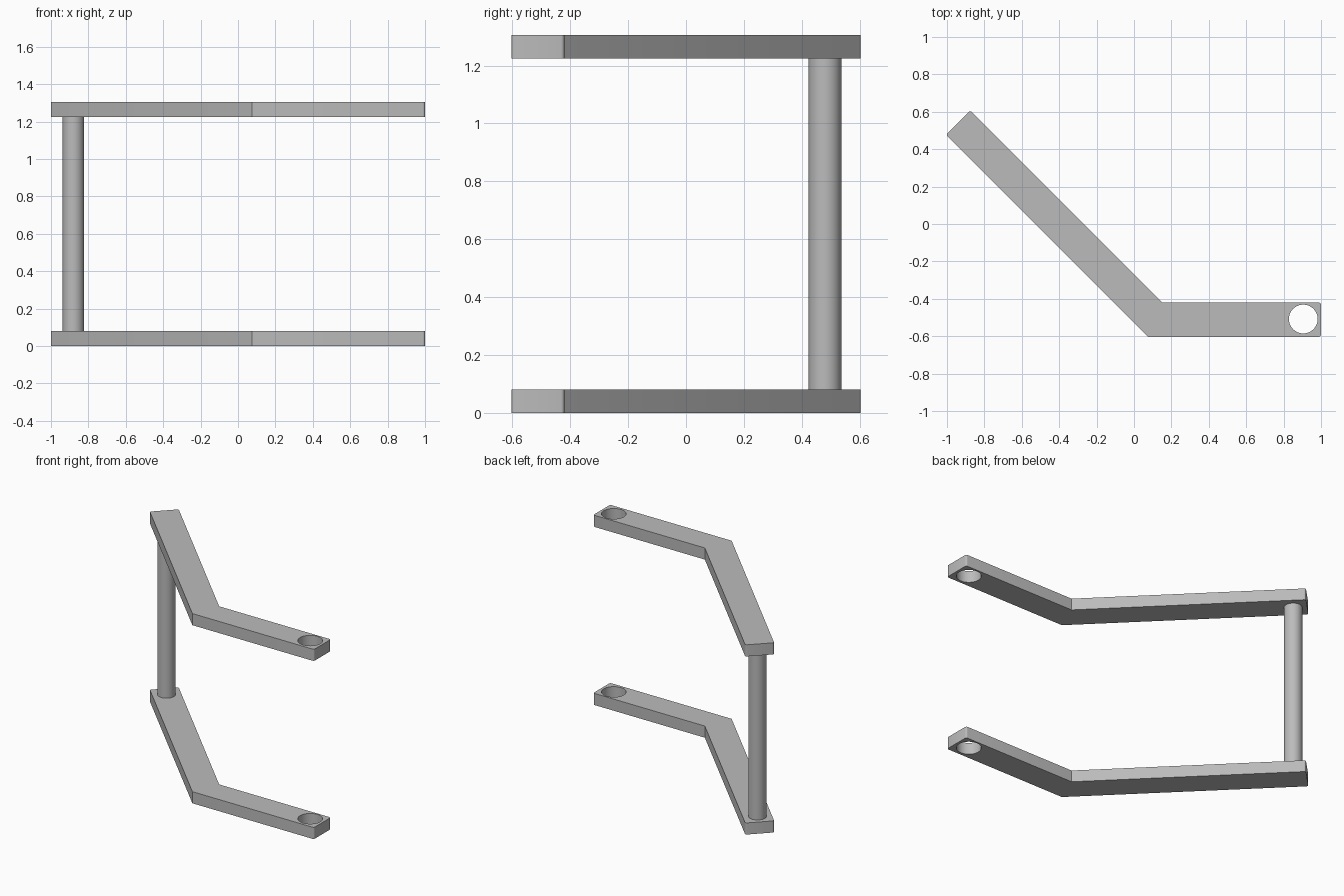
import bpy
from math import cos, sin, tau
from mathutils import Vector

cube = bpy.data.objects.get("Cube")
if cube:
    bpy.data.objects.remove(cube, do_unlink=True)

THICK = 0.08
TOP = 1.305
POST = (-0.88, 0.48)
HOLE = (0.905, -0.508)

grey = bpy.data.materials.new("plain grey")
grey.use_nodes = True
grey.diffuse_color = (0.5, 0.5, 0.5, 1)
grey.node_tree.nodes["Principled BSDF"].inputs["Base Color"].default_value = (0.5, 0.5, 0.5, 1)


def smooth(obj):
    bpy.ops.object.select_all(action='DESELECT')
    obj.select_set(True)
    bpy.context.view_layer.objects.active = obj
    bpy.ops.object.shade_smooth_by_angle(angle=0.5)


def rounded(corners, steps=4):
    """Outline from (x, y, radius) corners, each right angle eased by an arc."""
    points = []
    for i, (x, y, r) in enumerate(corners):
        p = Vector((x, y))
        if r == 0:
            points.append(p)
            continue
        a = (Vector(corners[i - 1][:2]) - p).normalized() * r
        b = (Vector(corners[(i + 1) % len(corners)][:2]) - p).normalized() * r
        for k in range(steps + 1):
            t = tau / 4 * k / steps
            points.append(p + a * (1 - sin(t)) + b * (1 - cos(t)))
    return points


def circle(centre, radius, n=40):
    return [Vector((centre[0] + radius * cos(tau * i / n),
                    centre[1] + radius * sin(tau * i / n))) for i in range(n)]


def plate(name, outlines, z):
    """Filled and extruded flat plate; inner outlines become holes."""
    curve = bpy.data.curves.new(name, 'CURVE')
    curve.dimensions = '2D'
    curve.fill_mode = 'BOTH'
    curve.extrude = THICK / 2
    for points in outlines:
        spline = curve.splines.new('POLY')
        spline.points.add(len(points) - 1)
        for sp, p in zip(spline.points, points):
            sp.co = (p.x, p.y, 0, 1)
        spline.use_cyclic_u = True
    obj = bpy.data.objects.new(name, curve)
    bpy.context.collection.objects.link(obj)
    obj.location.z = z + THICK / 2
    bpy.ops.object.select_all(action='DESELECT')
    obj.select_set(True)
    bpy.context.view_layer.objects.active = obj
    bpy.ops.object.convert(target='MESH')
    obj = bpy.context.object
    obj.data.materials.clear()
    obj.data.materials.append(grey)
    smooth(obj)


# Bent arms with an eyelet at the free end
R = 0.012
arm = rounded([(-1.005, 0.477, R), (0.075, -0.603, 0), (1, -0.603, R),
               (1, -0.42, R), (0.151, -0.42, 0), (-0.876, 0.607, R)])
for name, z in (("lower_arm", 0), ("upper_arm", TOP - THICK)):
    plate(name, [arm, circle(HOLE, 0.077)], z)

# Round post joining the two arms
length = TOP - 2 * THICK
bpy.ops.mesh.primitive_cylinder_add(vertices=40, radius=0.057, depth=length,
                                    location=(*POST, TOP / 2))
post = bpy.context.object
post.name = "post"
post.data.materials.append(grey)
smooth(post)
